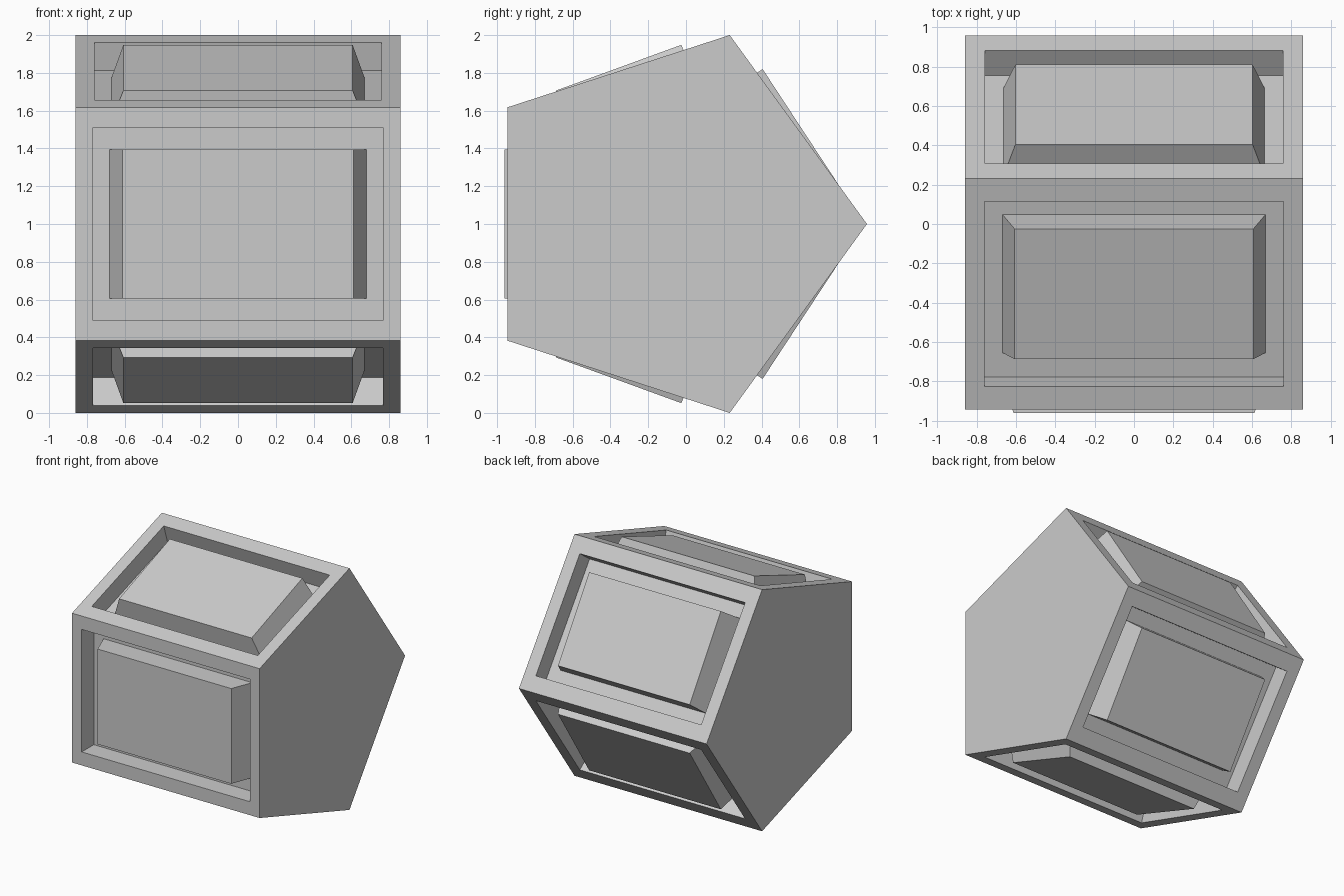
import bpy, bmesh
from math import sin, cos, radians
from mathutils import Vector

if "Cube" in bpy.data.objects:
    bpy.data.objects.remove(bpy.data.objects["Cube"])

HALF_W = 0.859         # half width of the prism along x
R = 1.0515             # circumradius of the pentagon
CY, CZ = -0.0935, 1.0  # pentagon centre
DEPTH = 0.158          # recess depth

X = Vector((1, 0, 0))
centre = Vector((0, CY, CZ))
corners = [centre + R * Vector((0, cos(radians(72 * i)), sin(radians(72 * i))))
           for i in range(5)]

bm = bmesh.new()


def ring(mid, along, normal, hx, lo, hi, n_lo, n_hi):
    """Rectangle on a side face; lo/hi run along the side, n_* along its normal."""
    pts = [(-hx, lo, n_lo), (hx, lo, n_lo), (hx, hi, n_hi), (-hx, hi, n_hi)]
    return [bm.verts.new(mid + X * x + along * a + normal * n) for x, a, n in pts]


def recessed_side(start, end, opening, base, top):
    """Frame, recess walls, recess floor and raised tapered panel for one side."""
    mid = (start + end) / 2
    along = (end - start).normalized()
    normal = (mid - centre).normalized()
    half = (end - start).length / 2
    specs = [(HALF_W, -half, half, 0, 0),
             (*opening, 0, 0),
             (*opening, -DEPTH, -DEPTH),
             (*base, -DEPTH, -DEPTH),
             top]
    rings = [ring(mid, along, normal, *s) for s in specs]
    for a, b in zip(rings, rings[1:]):
        for i in range(4):
            j = (i + 1) % 4
            bm.faces.new((a[i], a[j], b[j], b[i]))
    bm.faces.new(rings[-1])


# Sides: sloped panels tilt outward slightly toward the top and bottom ridges
tip, ridge_top, front_top, front_bottom, ridge_bottom = corners
for ridge, eave, hx in ((ridge_top, front_top, 0.76), (ridge_bottom, front_bottom, 0.768)):
    recessed_side(eave, ridge, (hx, -0.495, 0.495),
                  (0.67, -0.365, 0.375), (0.607, -0.347, 0.358, 0.005, 0.03))
    recessed_side(tip, ridge, (0.757, -0.49, 0.488),
                  (0.665, -0.38, 0.38), (0.603, -0.37, 0.37, 0.0, 0.035))
recessed_side(front_bottom, front_top, (0.77, -0.507, 0.507),
              (0.68, -0.394, 0.394), (0.612, -0.394, 0.394, 0.018, 0.018))

# Flat pentagon ends
for s in (-1, 1):
    bm.faces.new([bm.verts.new(c + X * s * HALF_W) for c in corners])

bmesh.ops.remove_doubles(bm, verts=bm.verts[:], dist=0.0005)
bmesh.ops.recalc_face_normals(bm, faces=bm.faces[:])
mesh = bpy.data.meshes.new("panelled_pentagon_block")
bm.to_mesh(mesh)
bm.free()
bpy.context.collection.objects.link(bpy.data.objects.new("panelled_pentagon_block", mesh))
